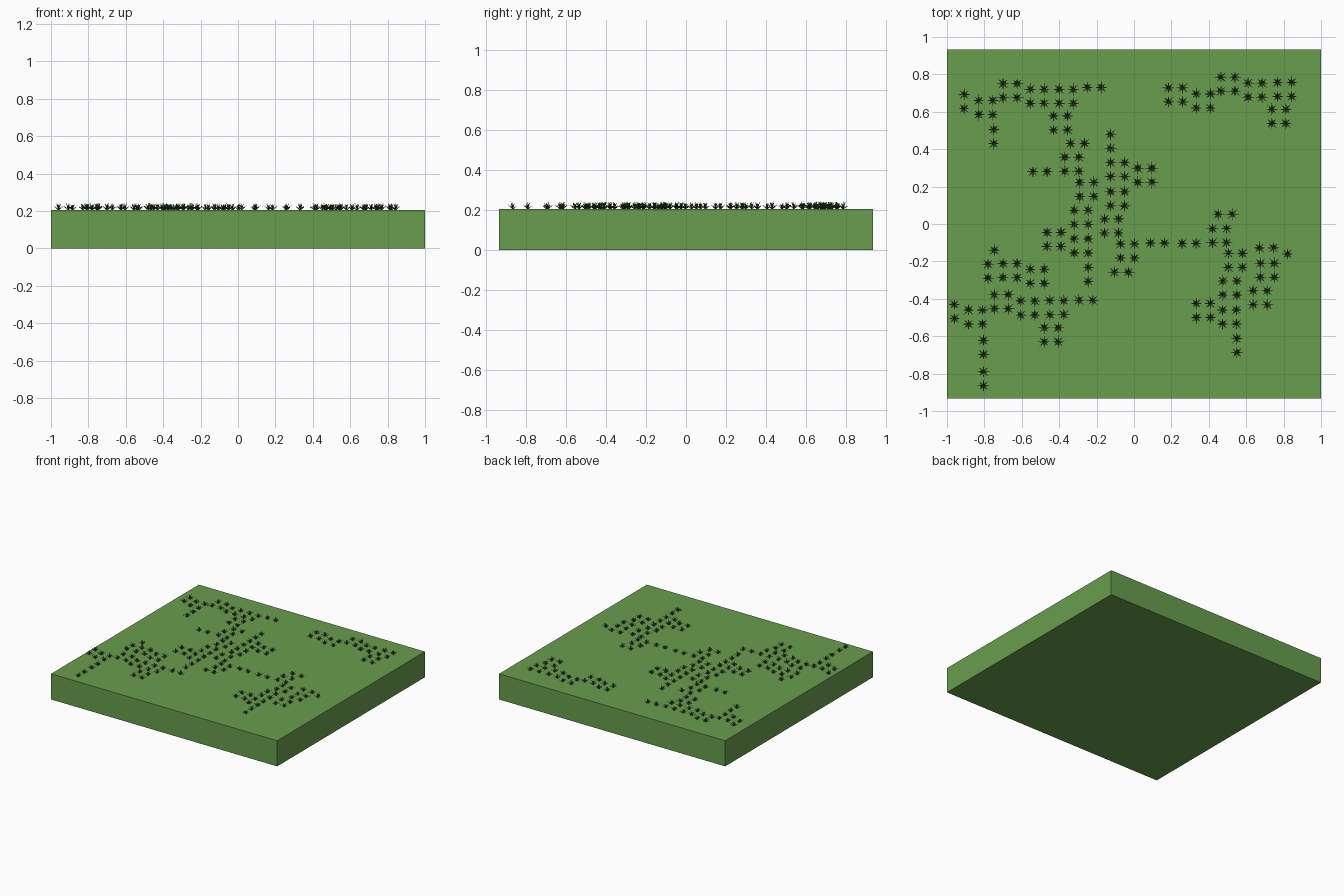
import bpy, bmesh, math, random

if "Cube" in bpy.data.objects:
    bpy.data.objects.remove(bpy.data.objects["Cube"])

random.seed(4)


def material(name, color):
    mat = bpy.data.materials.new(name)
    mat.diffuse_color = (*color, 1)
    mat.use_nodes = True
    mat.node_tree.nodes["Principled BSDF"].inputs["Base Color"].default_value = mat.diffuse_color
    return mat


def make_object(name, bm, mat):
    mesh = bpy.data.meshes.new(name)
    bm.to_mesh(mesh)
    bm.free()
    mesh.materials.append(mat)
    obj = bpy.data.objects.new(name, mesh)
    bpy.context.collection.objects.link(obj)
    return obj


TOP = 0.205
STEP = 0.075

# Ground slab
bm = bmesh.new()
bmesh.ops.create_cube(bm, size=1)
bmesh.ops.scale(bm, vec=(2, 1.866, TOP), verts=bm.verts)
bmesh.ops.translate(bm, vec=(0, 0, TOP / 2), verts=bm.verts)
make_object("ground_slab", bm, material("turf_green", (0.14, 0.34, 0.075)))


# One grass blade: a tapering strip that leans out from the tuft centre
def blade(bm, x, y, angle, reach, height, width):
    c, s = math.cos(angle), math.sin(angle)

    def point(r, w, z):
        return bm.verts.new((x + c * r - s * w, y + s * r + c * w, TOP + z))

    w = width / 2
    a, b = point(0.001, -w, 0), point(0.001, w, 0)
    d, e = point(reach * 0.5, -w * 0.8, height * 0.65), point(reach * 0.5, w * 0.8, height * 0.65)
    tip = point(reach, 0, height)
    bm.faces.new((a, d, e, b))
    bm.faces.new((d, tip, e))


# Tuft: low ring of eight spread blades, with steeper blades inside
def tuft(bm, x, y):
    for i in range(8):
        angle = i * math.pi / 4
        blade(bm, x, y, angle, random.uniform(0.031, 0.037), random.uniform(0.014, 0.024), 0.007)
        blade(bm, x, y, angle, random.uniform(0.008, 0.018), random.uniform(0.025, 0.038), 0.006)


# Tuft clusters: (columns, rows) -> upper left tuft of each cluster
clusters = {
    (2, 2): [
        (-.83, .66), (-.70, .75), (-.555, .72), (-.40, .72), (-.43, .578), (-.37, .357),
        (-.29, .222), (-.32, .073), (-.32, -.08), (-.465, -.045), (-.125, .328), (.02, .298),
        (-.125, .172), (-.158, .027), (-.072, -.107), (.42, -.025), (.505, -.157),
        (.675, -.21), (.475, -.305), (.637, -.357), (.333, -.425), (.473, -.46),
        (-.70, -.212), (-.555, -.243), (-.747, -.378), (-.605, -.412), (-.45, -.41),
        (-.48, -.555), (-.885, -.46), (.185, .728), (.333, .695), (.465, .785),
        (.61, .753), (.768, .757), (.737, .613)],
    (2, 1): [(-.25, .73), (-.34, .43), (-.54, .28), (-.105, -.258), (.088, -.102),
             (.257, -.104), (.45, .052), (.67, -.128), (-.295, -.408)],
    (1, 2): [(-.908, .692), (-.75, .505), (-.245, -.232), (-.125, .48), (.55, -.613),
             (-.78, -.215), (-.96, -.43), (-.805, -.622), (-.805, -.79)],
    (1, 1): [(.82, -.16), (-.747, -.14)],
}
bm = bmesh.new()
for (cols, rows), corners in clusters.items():
    for x, y in corners:
        for i in range(cols):
            for j in range(rows):
                tuft(bm, x + i * STEP, y - j * STEP)
make_object("grass_tufts", bm, material("grass_dark_green", (0.05, 0.12, 0.03)))
